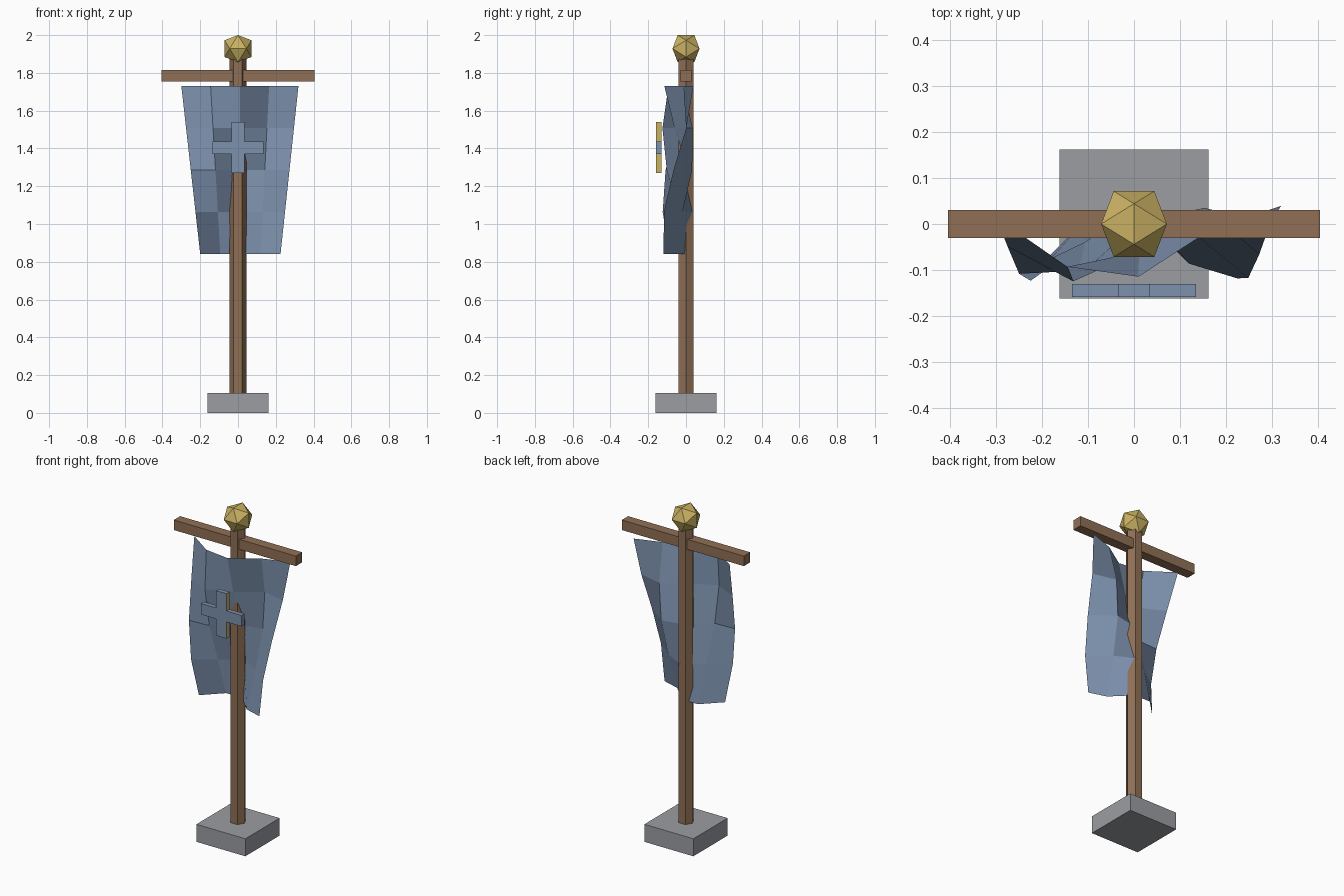
import bpy, bmesh, math

old = bpy.data.objects.get("Cube")
if old:
    bpy.data.objects.remove(old, do_unlink=True)


def material(name, rgb):
    m = bpy.data.materials.new(name)
    m.use_nodes = True
    m.diffuse_color = (*rgb, 1)
    m.node_tree.nodes["Principled BSDF"].inputs["Base Color"].default_value = (*rgb, 1)
    return m


stone = material("grey_stone", (0.33, 0.34, 0.365))
wood = material("brown_wood", (0.28, 0.16, 0.093))
cloth = material("blue_cloth", (0.205, 0.285, 0.42))
gold = material("gold", (0.587, 0.44, 0.125))


def finish(name, bm, *mats):
    mesh = bpy.data.meshes.new(name)
    bm.normal_update()
    bm.to_mesh(mesh)
    bm.free()
    for m in mats:
        mesh.materials.append(m)
    ob = bpy.data.objects.new(name, mesh)
    bpy.context.collection.objects.link(ob)
    return ob


def box(name, centre, size, *mats):
    bm = bmesh.new()
    bmesh.ops.create_cube(bm, size=1)
    for v in bm.verts:
        v.co = [c + s * p for c, s, p in zip(centre, size, v.co)]
    return finish(name, bm, *mats)


# Stone foot and crossbar
box("base", (0, 0, 0.0525), (0.325, 0.325, 0.105), stone)
box("crossbar", (0, 0, 1.785), (0.81, 0.06, 0.06), wood)

# Six-sided pole with flat faces to front and back
bm = bmesh.new()
bmesh.ops.create_cone(bm, cap_ends=True, segments=6, radius1=0.045, radius2=0.045, depth=1.88)
corner = max(bm.verts, key=lambda v: v.co.x).co
turn = 0 if abs(corner.y) < 0.001 else math.pi / 6
for v in bm.verts:
    x, y = v.co.x, v.co.y
    v.co.x = x * math.cos(turn) - y * math.sin(turn)
    v.co.y = x * math.sin(turn) + y * math.cos(turn)
    v.co.z += 0.941
finish("pole", bm, wood)

# Twenty-sided finial, an edge running front to back on top
bm = bmesh.new()
a, b = 0.0442, 0.0715
for s in (-a, a):
    for t in (-b, b):
        for p in ((0, s, t), (t, 0, s), (s, t, 0)):
            bm.verts.new((p[0], p[1], p[2] + 1.9285))
bmesh.ops.convex_hull(bm, input=bm.verts)
finish("finial", bm, gold)

# Tapering banner with a diagonal ripple
N = 4
bm = bmesh.new()
grid = []
for j in range(N + 1):
    f = j / N
    half = 0.31 - 0.0975 * f
    row = []
    for i in range(N + 1):
        x = 0.01 + 0.0025 * f + half * (2 * i / N - 1)
        y = -0.042 + 0.083 * math.sin(math.radians(43 - 81 * i - 48 * j))
        row.append(bm.verts.new((x, y, 1.73 - 0.89 * f)))
    grid.append(row)
for j in range(N):
    for i in range(N):
        bm.faces.new((grid[j][i], grid[j + 1][i], grid[j + 1][i + 1], grid[j][i + 1]))
finish("banner", bm, cloth)

# Cross emblem: upright with gold flanks, and two arms
upright = box("emblem_upright", (0, -0.145, 1.405), (0.07, 0.028, 0.27), cloth, gold)
for p in upright.data.polygons:
    p.material_index = 1 if abs(p.normal.x) > 0.5 else 0
for side, s in (("left", 1), ("right", -1)):
    box("emblem_arm_" + side, (s * 0.085, -0.145, 1.403), (0.1, 0.028, 0.066), cloth)
